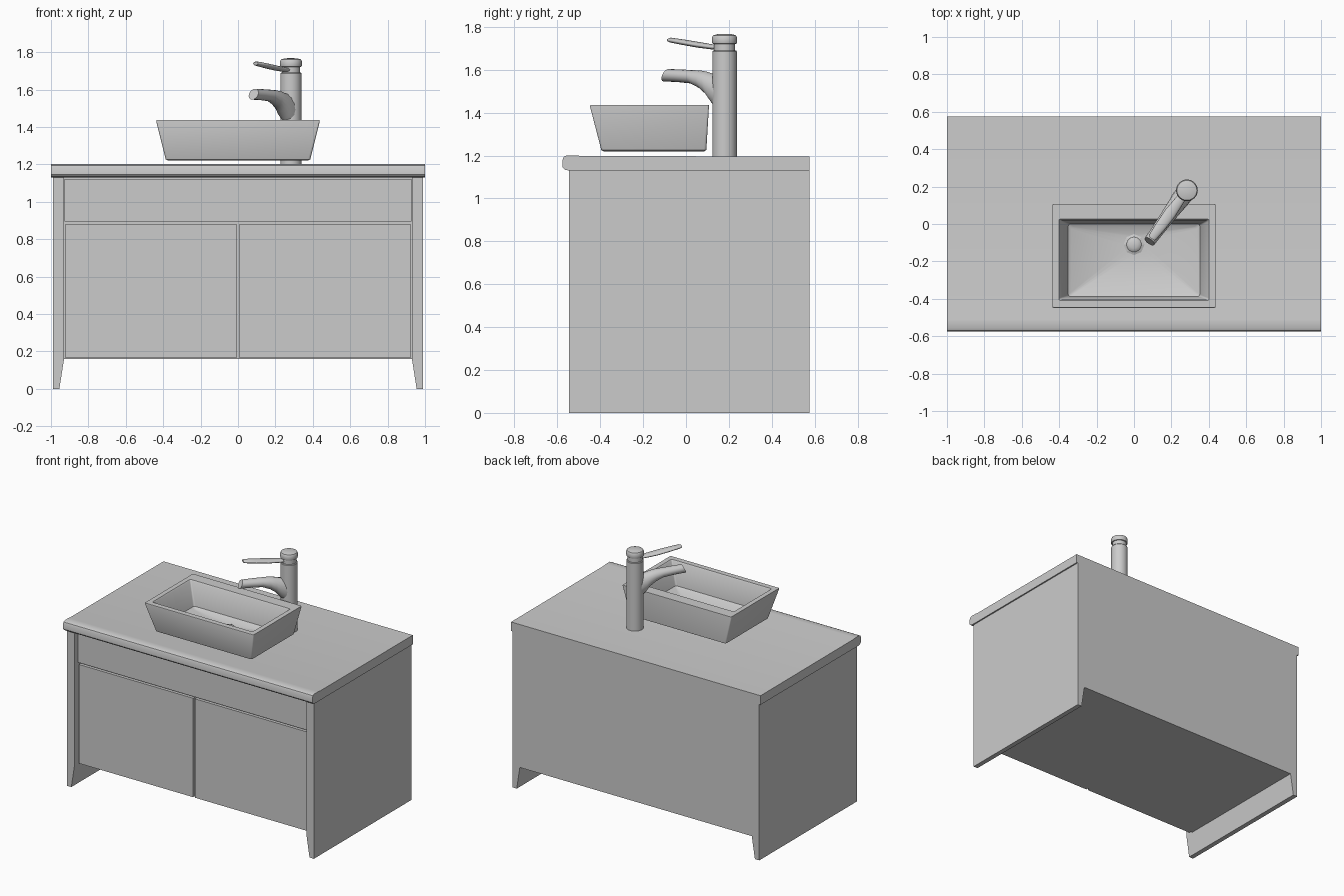
import bpy, bmesh, math
from mathutils import Vector

if "Cube" in bpy.data.objects:
    bpy.data.objects.remove(bpy.data.objects["Cube"])


def finish(name, bm, smooth=None):
    bmesh.ops.recalc_face_normals(bm, faces=bm.faces)
    me = bpy.data.meshes.new(name)
    bm.to_mesh(me)
    bm.free()
    ob = bpy.data.objects.new(name, me)
    bpy.context.collection.objects.link(ob)
    if smooth:
        bpy.ops.object.select_all(action='DESELECT')
        ob.select_set(True)
        bpy.context.view_layer.objects.active = ob
        bpy.ops.object.shade_smooth_by_angle(angle=math.radians(smooth))
    return ob


def loft(name, rings, smooth=None):
    """Skin a list of equal-length point rings and cap both ends."""
    bm = bmesh.new()
    vs = [[bm.verts.new(p) for p in r] for r in rings]
    n = len(vs[0])
    for a, b in zip(vs, vs[1:]):
        for i in range(n):
            j = (i + 1) % n
            bm.faces.new((a[i], a[j], b[j], b[i]))
    bm.faces.new(vs[0])
    bm.faces.new(vs[-1])
    return finish(name, bm, smooth)


def box(name, x0, x1, y0, y1, z0, z1):
    pts = [(x0, y0), (x1, y0), (x1, y1), (x0, y1)]
    return loft(name, [[(x, y, z) for x, y in pts] for z in (z0, z1)])


def circle(cx, cy, r, z, n):
    return [(cx + r * math.cos(2 * math.pi * i / n),
             cy + r * math.sin(2 * math.pi * i / n), z) for i in range(n)]


def round_rect(hx, y0, y1, z, r, seg=4):
    pts = []
    for k, (sx, cy) in enumerate([(1, y1 - r), (-1, y1 - r), (-1, y0 + r), (1, y0 + r)]):
        for i in range(seg):
            a = math.pi / 2 * (k + i / (seg - 1))
            pts.append((sx * (hx - r) + r * math.cos(a), cy + r * math.sin(a), z))
    return pts


# Cabinet: side panels with tapered feet, carcass, drawer front, doors
side = [(0.99, 0), (0.955, 0), (0.93, 0.16), (0.93, 1.13), (0.99, 1.13)]
for label, s in (("left", -1), ("right", 1)):
    loft(label + "_side_panel", [[(s * x, y, z) for x, z in side] for y in (-0.545, 0.575)])
    a, b = sorted((s * 0.007, s * 0.922))
    box(label + "_door", a, b, -0.505, -0.483, 0.165, 0.882)
box("carcass", -0.93, 0.93, -0.483, 0.575, 0.16, 1.13)
box("drawer_front", -0.928, 0.928, -0.505, -0.483, 0.895, 1.122)

# Countertop with a rounded raised front lip
top = [(-0.545, 1.13), (-0.565, 1.134), (-0.575, 1.145), (-0.575, 1.182), (-0.57, 1.194),
       (-0.555, 1.201), (-0.51, 1.201), (-0.49, 1.198), (0.575, 1.196), (0.575, 1.13)]
loft("countertop", [[(x, y, z) for y, z in top] for x in (-1, 1)], 35)

# Vessel basin: outer wall, rim, inner wall, floor falling to the drain
loft("basin", [round_rect(*p) for p in (
    (0.372, -0.385, 0.085, 1.22, 0.01),
    (0.386, -0.395, 0.095, 1.226, 0.012),
    (0.437, -0.448, 0.107, 1.43, 0.008),
    (0.436, -0.446, 0.106, 1.436, 0.008),
    (0.402, -0.408, 0.026, 1.436, 0.008),
    (0.395, -0.402, 0.02, 1.428, 0.008),
    (0.352, -0.388, 0.0, 1.265, 0.012),
    (0.335, -0.375, -0.015, 1.254, 0.012),
    (0.05, -0.16, -0.06, 1.238, 0.05))], 40)

# Drain: octagonal flange with a domed plug
DX, DY = 0.0, -0.11
loft("drain_flange", [circle(DX, DY, r, z, 8) for r, z in
                      ((0.056, 1.232), (0.056, 1.243), (0.045, 1.247))])
loft("drain_plug", [circle(DX, DY, r, z, 20) for r, z in
                    ((0.04, 1.24), (0.04, 1.25), (0.034, 1.256), (0.02, 1.26), (0.006, 1.262))], 40)

# Tap body, neck and cap
TX, TY = 0.283, 0.18
loft("tap_body", [circle(TX, TY, r, z, 32) for r, z in
                  ((0.057, 1.196), (0.057, 1.686), (0.054, 1.69), (0.049, 1.69), (0.049, 1.721),
                   (0.056, 1.722), (0.058, 1.727), (0.058, 1.752), (0.053, 1.761),
                   (0.035, 1.766), (0.01, 1.768))], 35)

# Spout and lever: oval sections swept diagonally over the basin
FWD = Vector((-0.59, -0.807, 0)).normalized()
SIDE = Vector((-FWD.y, FWD.x, 0))


def arm(name, sections, n=16):
    """Each section: top distance, top z, bottom distance, bottom z, half width."""
    rings = []
    for s1, z1, s0, z0, w in sections:
        a = Vector((TX, TY, z1)) + FWD * s1
        b = Vector((TX, TY, z0)) + FWD * s0
        rings.append([(a + b) / 2 + (a - b) / 2 * math.sin(t) + SIDE * w * math.cos(t)
                      for t in (2 * math.pi * i / n for i in range(n))])
    return loft(name, rings, 50)


arm("spout", [(0.02, 1.575, 0.02, 1.40, 0.05), (0.07, 1.583, 0.065, 1.445, 0.049),
              (0.105, 1.592, 0.095, 1.482, 0.045), (0.14, 1.597, 0.135, 1.512, 0.042),
              (0.19, 1.599, 0.19, 1.536, 0.038), (0.26, 1.602, 0.27, 1.543, 0.034),
              (0.325, 1.604, 0.352, 1.546, 0.031)])
arm("lever", [(0.02, 1.715, 0.02, 1.692, 0.022), (0.07, 1.719, 0.07, 1.695, 0.026),
              (0.15, 1.73, 0.15, 1.703, 0.032), (0.24, 1.742, 0.24, 1.716, 0.029),
              (0.31, 1.75, 0.31, 1.727, 0.023), (0.32, 1.747, 0.32, 1.731, 0.018)])
